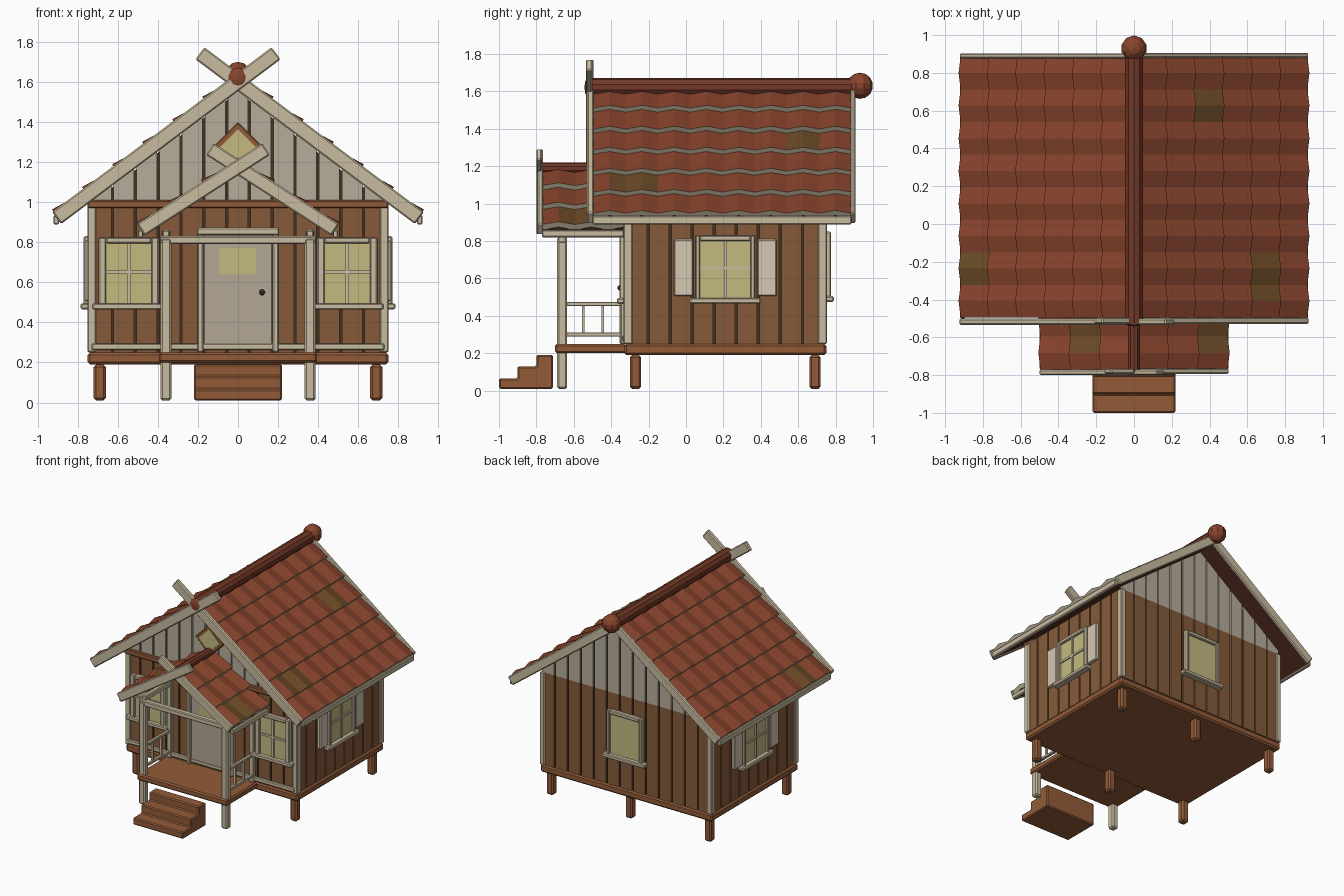
import bpy, bmesh
from math import pi, hypot
from mathutils import Matrix, Vector

if "Cube" in bpy.data.objects:
    bpy.data.objects.remove(bpy.data.objects["Cube"])


def material(name, r, g, b):
    m = bpy.data.materials.new(name)
    m.diffuse_color = (r, g, b, 1)
    m.use_nodes = True
    m.node_tree.nodes["Principled BSDF"].inputs["Base Color"].default_value = m.diffuse_color
    return m


CREAM = material("cream_wood", .58, .50, .35)
PALE = material("pale_wood", .66, .58, .44)
GABLE = material("gable_wood", .47, .42, .33)
BROWN = material("brown_wood", .24, .105, .042)
DECK = material("deck_wood", .29, .105, .04)
DARK = material("dark_wood", .06, .03, .015)
TILE = material("roof_tile", .25, .058, .026)
RIDGE = material("ridge_tile", .17, .04, .02)
MOSS = material("mossy_tile", .15, .07, .02)
EDGE = material("tile_edge", .55, .49, .36)
UNDER = material("roof_underside", .09, .025, .015)
GLASS = material("window_glass", .56, .49, .22)
DOOR = material("door_paint", .45, .39, .30)
I = Matrix.Identity(4)


def finish(name, bm, mats, M=I, bevel=0):
    bmesh.ops.transform(bm, matrix=M, verts=bm.verts)
    bmesh.ops.recalc_face_normals(bm, faces=bm.faces)
    me = bpy.data.meshes.new(name)
    bm.to_mesh(me)
    bm.free()
    for m in mats:
        me.materials.append(m)
    ob = bpy.data.objects.new(name, me)
    bpy.context.collection.objects.link(ob)
    if bevel:
        mod = ob.modifiers.new("bevel", 'BEVEL')
        mod.width, mod.segments = bevel, 1
    return ob


def prism(name, pts, y0, y1, mat, M=I, bevel=0):
    """Extrude an x-z profile along y."""
    bm = bmesh.new()
    f = bm.faces.new([bm.verts.new((x, y0, z)) for x, z in pts])
    r = bmesh.ops.extrude_face_region(bm, geom=[f])
    bmesh.ops.translate(bm, vec=(0, y1 - y0, 0),
                        verts=[v for v in r["geom"] if isinstance(v, bmesh.types.BMVert)])
    return finish(name, bm, [mat], M, bevel)


def box(name, x0, x1, y0, y1, z0, z1, mat, M=I, bevel=.006):
    return prism(name, [(x0, z0), (x1, z0), (x1, z1), (x0, z1)], y0, y1, mat, M, bevel)


def bar(name, p, q, w, y0, y1, mat, M=I):
    """Plank from p to q in the x-z plane."""
    p, q = Vector(p), Vector(q)
    d = (q - p).normalized() * w / 2
    n = Vector((-d.y, d.x))
    return prism(name, [p - n, q - n, q + n, p + n], y0, y1, mat, M, .007)


def rod(name, r, y0, y1, z, mat, sides=10):
    bm = bmesh.new()
    bmesh.ops.create_cone(bm, cap_ends=True, segments=sides, radius1=r, radius2=r, depth=y1 - y0)
    return finish(name, bm, [mat], Matrix.Translation((0, (y0 + y1) / 2, z)) @ Matrix.Rotation(pi / 2, 4, 'X'))


def ball(name, r, loc, mat, squash=1):
    bm = bmesh.new()
    bmesh.ops.create_uvsphere(bm, u_segments=10, v_segments=7, radius=r)
    return finish(name, bm, [mat], Matrix.Translation(loc) @ Matrix.Diagonal((1, squash, 1, 1)))


def roof(name, zr, slope, half, rows, y0, y1, segs, moss):
    """Stepped, corrugated tile courses on both slopes, with an underside board."""
    step, L = half / rows, hypot(1, slope)
    for s in (-1, 1):
        n = Vector((s * slope / L, 0, 1 / L))
        for i in range(rows):
            bm = bmesh.new()
            a, b = i * step, (i + 1) * step
            rings = []
            for j in range(segs + 1):
                y = y0 + (y1 - y0) * j / segs
                up = .018 * (j % 2)
                pin, pout = Vector((s * a, y, zr - slope * a)), Vector((s * b, y, zr - slope * b))
                rings.append([bm.verts.new(v) for v in (
                    pin + n * (.002 + up), pout + n * (.03 + up),
                    pout - n * (.004 - up), pin - n * .012)])
            for p, q in zip(rings, rings[1:]):
                for k in range(4):
                    f = bm.faces.new((p[k], p[(k + 1) % 4], q[(k + 1) % 4], q[k]))
                    c = f.calc_center_median()
                    f.material_index = 1 if k == 1 else 0
                    if k == 0 and any(hypot(c.x - mx, c.y - my) < .1 for mx, my in moss):
                        f.material_index = 2
            bm.faces.new(rings[0])
            bm.faces.new(rings[-1])
            finish(name + "_tiles", bm, [TILE, EDGE, MOSS])
        e = half
        prism(name + "_underside", [(0, zr), (s * e, zr - slope * e), (s * e, zr - slope * e - .03), (0, zr - .035)],
              y0, y1, UNDER)


def boards(name, half, count, z0, top, mat, M):
    """Vertical wall boards whose tops follow the function top(x)."""
    w = 2 * half / count
    for i in range(count):
        a, b = -half + i * w + .006, -half + (i + 1) * w - .006
        xs = [b] + ([0] if a < 0 < b else []) + [a]
        prism(name, [(a, z0), (b, z0)] + [(x, top(x)) for x in xs], 0, .02, mat, M)


def window(name, M, w, h, zc, rim, cross, shutters):
    """Window in local space: the wall is at y=0 and outward is -y."""
    x, a, b = w / 2, zc - h / 2, zc + h / 2
    box(name + "_glass", -x + .01, x - .01, -.012, .01, a + .01, b - .01, GLASS, M, 0)
    for s in (-1, 1):
        box(name + "_jamb", *sorted((s * x, s * (x - rim))), -.03, .01, a, b, CREAM, M)
    box(name + "_head", -x + rim, x - rim, -.03, .01, b - .03, b, CREAM, M)
    box(name + "_sill", -x - .03, x + .03, -.045, .01, a - .015, a + .015, CREAM, M)
    if cross:
        box(name + "_bar_upright", -.008, .008, -.022, 0, a, b, CREAM, M, 0)
        box(name + "_bar_level", -x + .02, x - .02, -.02, 0, zc - .008, zc + .008, CREAM, M, 0)
    if shutters:
        for s in (-1, 1):
            box(name + "_shutter", *sorted((s * (x + .012), s * (x + .115))), -.025, .01, a + .025, b - .02, PALE, M)


FRONT = Matrix.Translation((0, -.325, 0))
BACK = Matrix.Translation((0, .745, 0)) @ Matrix.Rotation(pi, 4, 'Z')
RIGHT = Matrix.Translation((.74, .21, 0)) @ Matrix.Rotation(pi / 2, 4, 'Z')
LEFT = Matrix.Translation((-.74, .21, 0)) @ Matrix.Rotation(-pi / 2, 4, 'Z')

# Floors, feet and stairs
box("house_floor", -.75, .75, -.33, .75, .19, .25, DECK, bevel=.012)
box("porch_floor", -.395, .395, -.70, -.32, .2, .25, DECK, bevel=.01)
for x in (-.69, 0, .69):
    for y in (-.27, .69):
        box("foot", x - .03, x + .03, y - .03, y + .03, .01, .19, DECK, bevel=.012)
prism("stairs", [(-1, .01), (-.71, .01), (-.71, .19), (-.8, .19), (-.8, .13), (-.9, .13), (-.9, .065), (-1, .065)],
      -.22, .22, DECK, Matrix.Rotation(pi / 2, 4, 'Z') @ Matrix.Diagonal((1, -1, 1, 1)), .008)

# House core and wall boards
prism("wall_core", [(-.725, .25), (.725, .25), (.725, 1.0), (0, 1.55), (-.725, 1.0)], -.312, .732, DARK)
for M, n in ((FRONT, "front"), (BACK, "back")):
    boards(n + "_wall_board", .74, 13, .25, lambda x: .98, BROWN, M)
    boards(n + "_gable_board", .74, 13, .98, lambda x: 1.56 - .75 * abs(x), GABLE, M)
for M, n in ((RIGHT, "right"), (LEFT, "left")):
    boards(n + "_wall_board", .53, 9, .25, lambda x: .99, BROWN, M)
for s in (-1, 1):
    for y in (-.31, .73):
        box("corner_post", s * .73 - .022, s * .73 + .022, y - .025, y + .025, .25, .98, CREAM)
box("front_gable_beam", -.75, .75, -.35, -.32, .97, 1.01, DECK)
box("front_base_trim", -.73, .73, -.342, -.32, .262, .295, CREAM)

# Windows
for s in (-1, 1):
    window("front_window", FRONT @ Matrix.Translation((s * .545, 0, 0)), .3, .345, .652, .037, True, False)
window("right_window", RIGHT, .32, .35, .655, .025, True, True)
window("left_window", LEFT, .32, .35, .655, .025, True, True)
window("back_window", BACK, .31, .36, .67, .025, False, False)
r, zc = .125, 1.275
prism("gable_window_frame", [(-r, zc), (0, zc - r), (r, zc), (0, zc + r)], -.355, -.32, DECK, bevel=.006)
r = .09
prism("gable_window_glass", [(-r, zc), (0, zc - r), (r, zc), (0, zc + r)], -.36, -.35, GLASS)

# Door
box("door", -.172, .172, -.34, -.32, .265, .84, DOOR)
box("door_glass", -.095, .09, -.346, -.33, .64, .77, GLASS, bevel=0)
box("door_header", -.205, .205, -.362, -.32, .835, .873, CREAM)
for s in (-1, 1):
    box("door_jamb", s * .188 - .015, s * .188 + .015, -.355, -.32, .25, .84, CREAM)
ball("door_knob", .015, (.12, -.352, .55), DARK)

# Porch frame and railings
box("porch_front_beam", -.39, .39, -.685, -.64, .79, .83, CREAM)
for s in (-1, 1):
    x = s * .36
    box("porch_post", x - .027, x + .027, -.69, -.635, .01, .82, CREAM, bevel=.01)
    box("wall_post", x - .02, x + .02, -.35, -.315, .25, .86, CREAM)
    box("porch_side_beam", x - .018, x + .018, -.66, -.32, .82, .86, CREAM)
    for z in (.30, .463):
        box("porch_rail", x - .012, x + .012, -.65, -.32, z - .01, z + .01, CREAM, bevel=.003)
    for y in (-.55, -.445):
        box("baluster", x - .008, x + .008, y - .007, y + .007, .30, .46, CREAM, bevel=0)

# Main roof
roof("main_roof", 1.60, .75, .90, 6, -.495, .885, 16, [(.38, .6), (.65, -.28), (-.8, -.2)])
rod("main_ridge", .05, -.525, .9, 1.622, RIDGE)
ball("ridge_ball", .07, (0, .93, 1.63), TILE)
ball("ridge_front_cap", .05, (0, -.525, 1.622), TILE, .35)
for s in (-1, 1):
    d = .003 * s
    bar("front_bargeboard", (s * .905, .921), (-s * .19, 1.743), .075, -.532 + d, -.497 + d, CREAM)
    bar("back_bargeboard", (s * .905, .921), (0, 1.60), .07, .878 + d / 2, .905 + d / 2, CREAM)
    box("main_eave_beam", s * .907 - .014, s * .907 + .014, -.5, .885, .888, .935, CREAM)

# Porch roof
roof("porch_roof", 1.175, .65, .48, 3, -.77, -.33, 5, [(.42, -.6), (-.3, -.55)])
rod("porch_ridge", .033, -.79, -.32, 1.187, RIDGE)
ball("porch_ridge_cap", .037, (0, -.785, 1.182), TILE, .4)
for s in (-1, 1):
    d = .003 * s
    bar("porch_bargeboard", (s * .485, .862), (-s * .14, 1.265), .07, -.797 + d, -.767 + d, CREAM)
    box("porch_eave_beam", s * .487 - .013, s * .487 + .013, -.77, -.33, .82, .86, CREAM)
